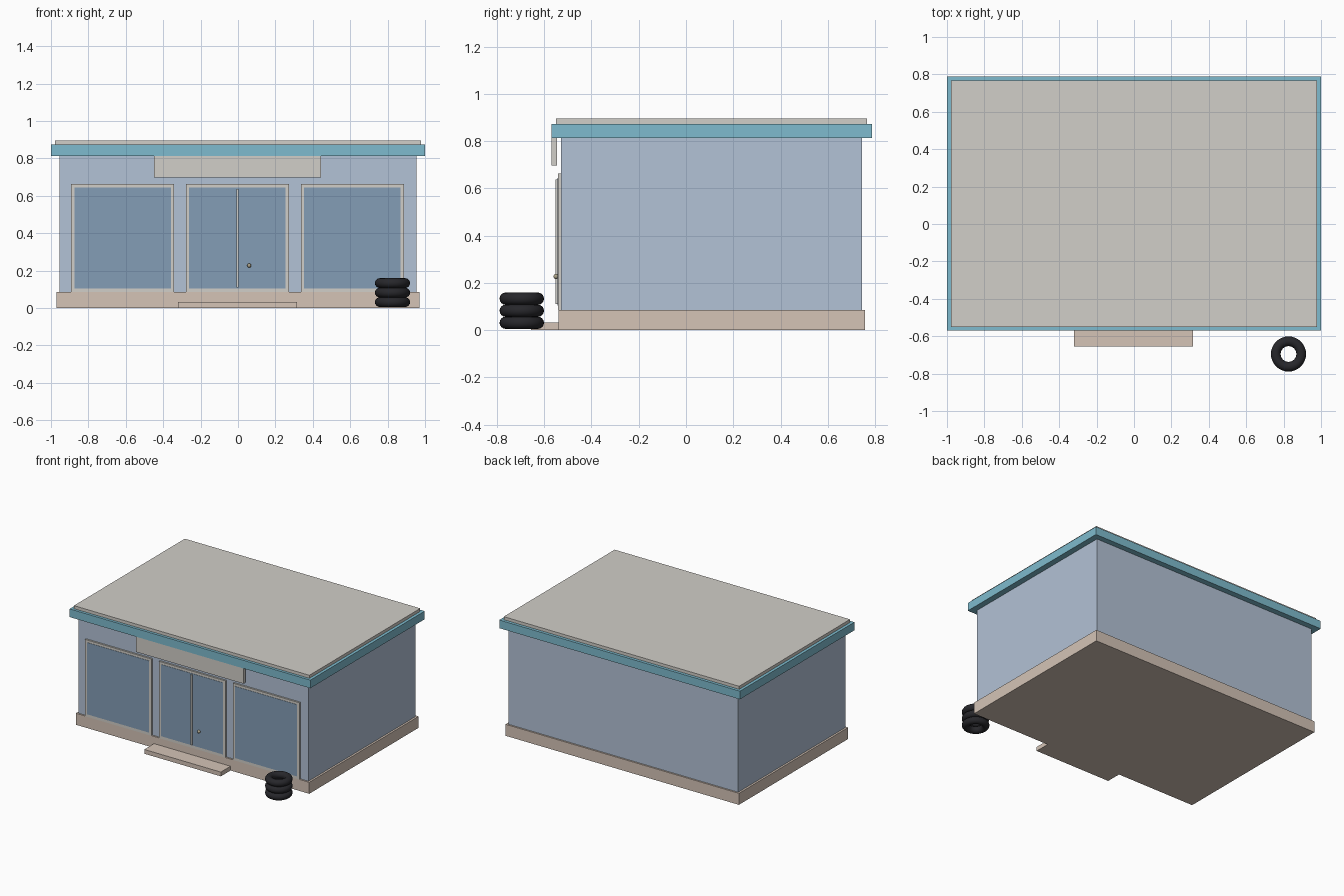
import bpy
import math

if "Cube" in bpy.data.objects:
    bpy.data.objects.remove(bpy.data.objects["Cube"], do_unlink=True)


def material(name, r, g, b):
    m = bpy.data.materials.new(name)
    m.use_nodes = True
    m.diffuse_color = (r, g, b, 1)
    m.node_tree.nodes["Principled BSDF"].inputs["Base Color"].default_value = (r, g, b, 1)
    return m


wall = material("pale blue wall", 0.45, 0.54, 0.67)
glass = material("blue glass", 0.23, 0.34, 0.47)
teal = material("teal fascia", 0.21, 0.50, 0.62)
stone = material("beige stone", 0.66, 0.55, 0.47)
trim = material("light grey trim", 0.64, 0.62, 0.58)
rubber = material("black rubber", 0.02, 0.02, 0.024)
brass = material("dull brass", 0.43, 0.38, 0.26)


def box(name, x, y, z, mat):
    """Box from (min, max) ranges on each axis."""
    bpy.ops.mesh.primitive_cube_add(size=1)
    o = bpy.context.object
    o.name = name
    o.location = [(a + b) / 2 for a, b in (x, y, z)]
    o.scale = [b - a for a, b in (x, y, z)]
    bpy.ops.object.transform_apply(location=False, rotation=False, scale=True)
    o.data.materials.append(mat)
    return o


def smooth(o, mat):
    o.data.materials.append(mat)
    bpy.ops.object.shade_smooth_by_angle(angle=math.radians(40))


# Building shell
box("walls", (-0.955, 0.955), (-0.528, 0.745), (0.02, 0.82), wall)
box("foundation", (-0.97, 0.97), (-0.54, 0.757), (0, 0.086), stone)
box("roof_fascia", (-1, 1), (-0.57, 0.788), (0.812, 0.873), teal)
box("roof_slab", (-0.978, 0.978), (-0.55, 0.766), (0.87, 0.896), trim)
box("door_step", (-0.32, 0.316), (-0.655, -0.535), (0, 0.032), stone)
box("sign_board", (-0.448, 0.444), (-0.569, -0.545), (0.697, 0.82), trim)

# Windows and doors: frame with a thin glass plate
for name, cx in (("left_window", 0.612), ("door", -0.003), ("right_window", -0.617)):
    box(name + "_frame", (cx - 0.276, cx + 0.276), (-0.541, -0.52), (0.085, 0.662), trim)
    box(name + "_glass", (cx - 0.258, cx + 0.258), (-0.543, -0.535), (0.105, 0.644), glass)

# Door divider and knob
box("door_divider", (-0.009, 0.003), (-0.553, -0.538), (0.11, 0.637), trim)
bpy.ops.mesh.primitive_uv_sphere_add(segments=16, ring_count=8, radius=0.011,
                                     location=(0.06, -0.55, 0.227))
bpy.context.object.name = "door_knob"
smooth(bpy.context.object, brass)

# Stack of tyres by the corner
for i in range(3):
    bpy.ops.mesh.primitive_torus_add(major_radius=0.068, minor_radius=0.026,
                                     major_segments=32, minor_segments=16,
                                     location=(0.826, -0.695, 0.031 + 0.051 * i))
    bpy.context.object.name = f"tyre_{i + 1}"
    smooth(bpy.context.object, rubber)
